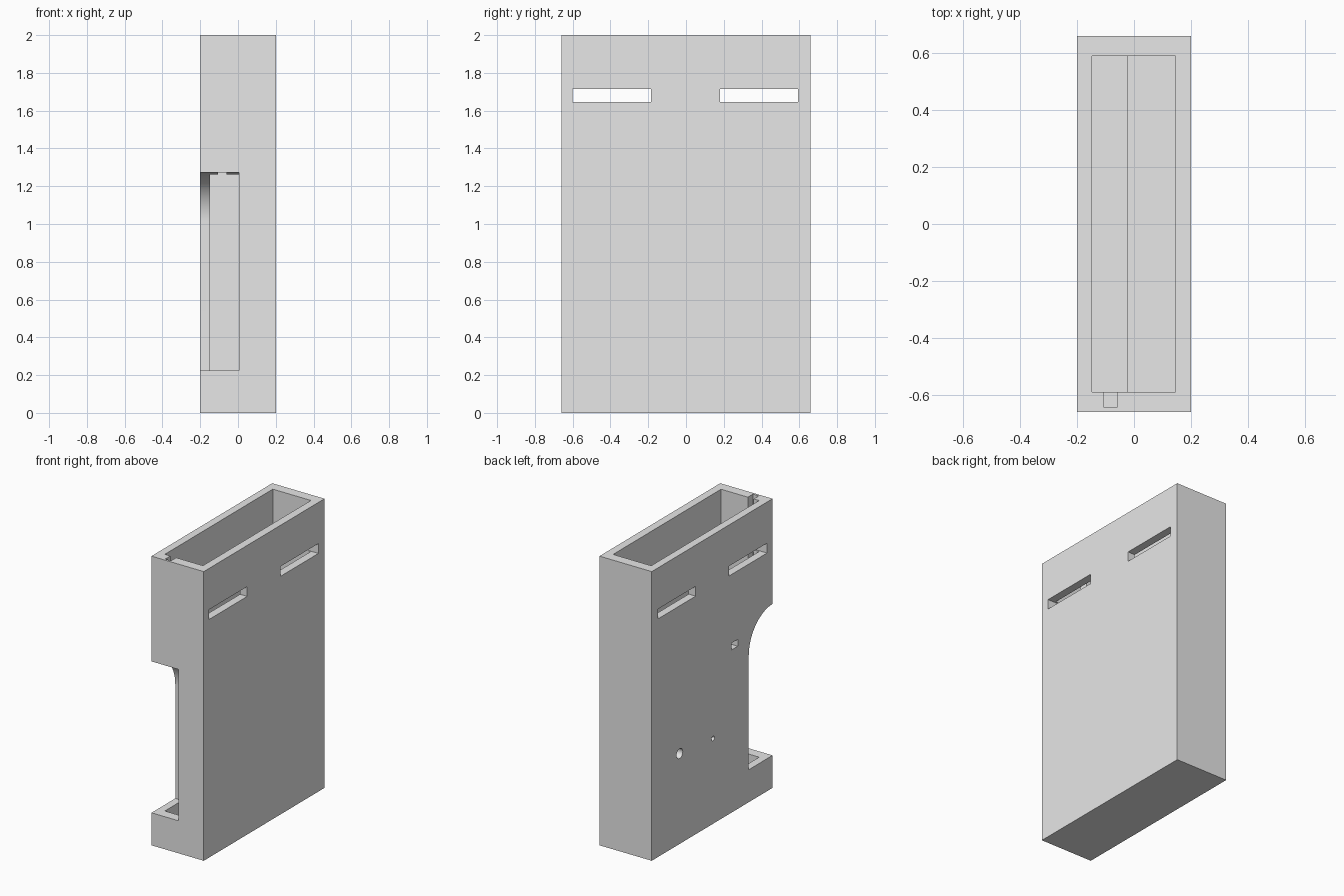
import bpy
import bmesh
import math

cube = bpy.data.objects.get("Cube")
if cube:
    bpy.data.objects.remove(cube, do_unlink=True)

grey = bpy.data.materials.new("plain_grey")
grey.use_nodes = True
colour = (0.8, 0.8, 0.8, 1)
grey.diffuse_color = colour
grey.node_tree.nodes["Principled BSDF"].inputs["Base Color"].default_value = colour


def prism(name, x0, x1, profile):
    """Extrude a closed (y, z) profile along x."""
    bm = bmesh.new()
    face = bm.faces.new([bm.verts.new((x0, y, z)) for y, z in profile])
    moved = bmesh.ops.extrude_face_region(bm, geom=[face])["geom"]
    verts = [g for g in moved if isinstance(g, bmesh.types.BMVert)]
    bmesh.ops.translate(bm, verts=verts, vec=(x1 - x0, 0, 0))
    bmesh.ops.recalc_face_normals(bm, faces=bm.faces)
    mesh = bpy.data.meshes.new(name)
    bm.to_mesh(mesh)
    bm.free()
    mesh.materials.append(grey)
    obj = bpy.data.objects.new(name, mesh)
    bpy.context.collection.objects.link(obj)
    return obj


def box(name, x0, x1, y0, y1, z0, z1):
    return prism(name, x0, x1, [(y0, z0), (y1, z0), (y1, z1), (y0, z1)])


def arc(cy, cz, r, start, end, steps):
    angles = [start + (end - start) * i / steps for i in range(steps + 1)]
    return [(cy + r * math.cos(a), cz + r * math.sin(a)) for a in angles]


def round_hole(name, y, z, r):
    return prism(name, -0.25, -0.1, arc(y, z, r, 0, 2 * math.pi, 32)[:-1])


# Outer case
case = box("case", -0.2, 0.2, -0.66, 0.66, 0, 2)

# Open-topped cavity with a shallow step in its floor
cutters = [
    box("cavity", -0.147, 0.145, -0.59, 0.59, 0.1, 2.1),
    box("floor_step", -0.147, -0.023, -0.59, 0.59, 0.07, 0.5),
]

# Front corner opening, rounded where it runs into the side wall
opening = [(-0.7, 0.225), (-0.4, 0.225)]
opening += arc(-0.66, 1.012, 0.26, 0, math.pi / 2, 32)
opening.append((-0.7, 1.272))
cutters.append(prism("corner_opening", -0.25, 0.005, opening))

# Strap slots through both side walls
for y0, y1 in ((-0.6, -0.185), (0.18, 0.593)):
    cutters.append(box("strap_slot", -0.3, 0.3, y0, y1, 1.647, 1.715))

# Cable groove inside the front wall, above the opening
cutters.append(box("cable_groove", -0.105, -0.06, -0.645, -0.57, 1.2, 2.1))

# Small holes in one side wall
cutters.append(round_hole("large_hole", 0.355, 0.625, 0.034))
cutters.append(round_hole("small_hole", -0.01, 0.59, 0.016))
cutters.append(box("square_hole", -0.25, -0.1, -0.28, -0.21, 1.125, 1.172))

bpy.context.view_layer.objects.active = case
for cutter in cutters:
    cut = case.modifiers.new(cutter.name, "BOOLEAN")
    cut.operation = "DIFFERENCE"
    cut.solver = "EXACT"
    cut.object = cutter
    bpy.ops.object.modifier_apply(modifier=cut.name)
    bpy.data.objects.remove(cutter, do_unlink=True)

# Smooth the curved cuts, keep the edges crisp
bpy.ops.object.select_all(action="DESELECT")
case.select_set(True)
bpy.ops.object.shade_smooth_by_angle(angle=math.radians(30))
